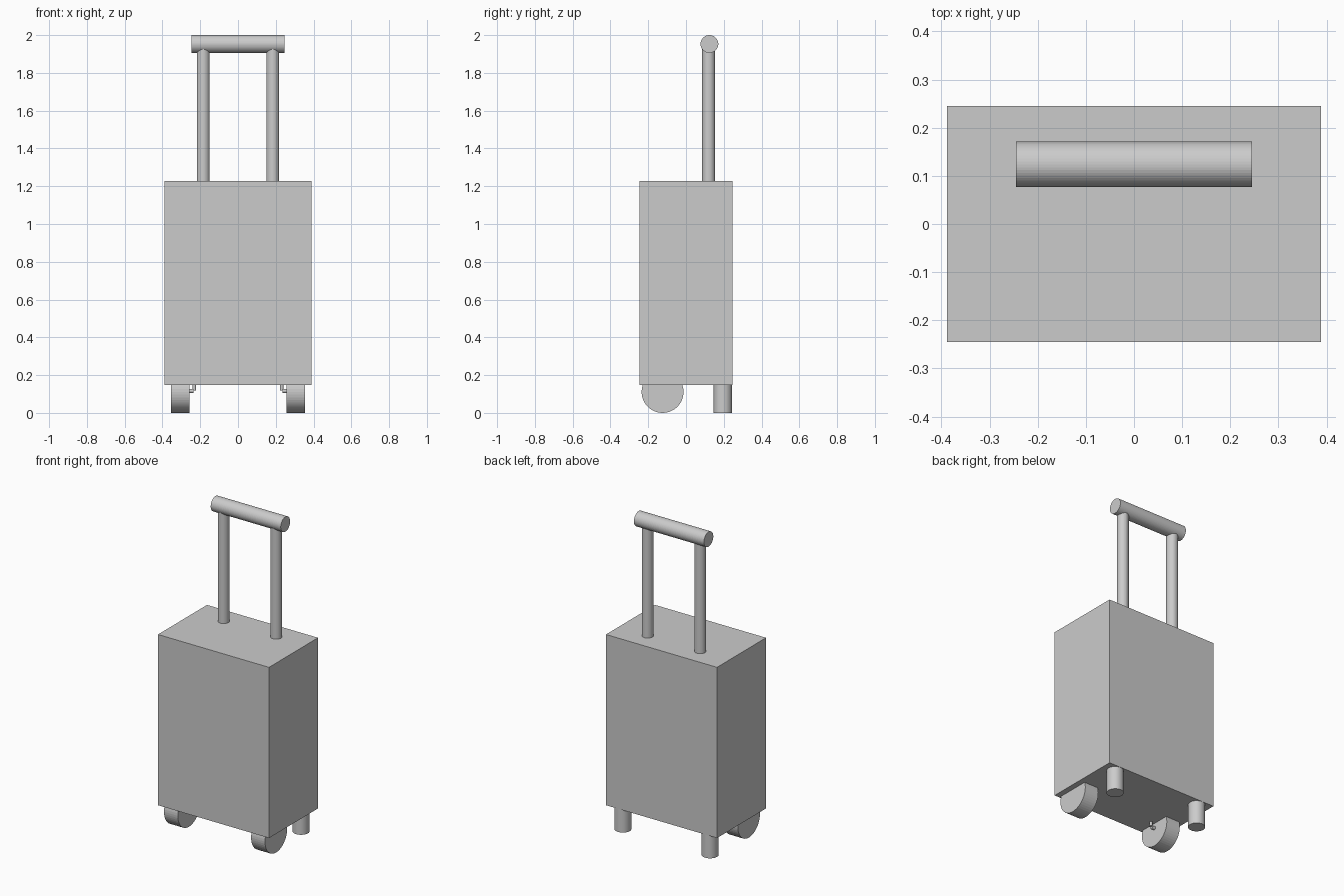
import bpy
from math import pi

cube = bpy.data.objects.get("Cube")
if cube:
    bpy.data.objects.remove(cube, do_unlink=True)

grey = bpy.data.materials.new("plain grey")
grey.use_nodes = True
colour = (0.6, 0.6, 0.6, 1)
grey.diffuse_color = colour
grey.node_tree.nodes["Principled BSDF"].inputs["Base Color"].default_value = colour


def finish(name):
    obj = bpy.context.object
    obj.name = name
    obj.data.materials.append(grey)
    return obj


def box(name, centre, size):
    bpy.ops.mesh.primitive_cube_add(size=1, location=centre)
    obj = finish(name)
    obj.scale = size
    bpy.ops.object.transform_apply(location=False, rotation=False, scale=True)
    return obj


def rod(name, centre, radius, length, along_x=False, sides=48):
    bpy.ops.mesh.primitive_cylinder_add(
        vertices=sides, radius=radius, depth=length, location=centre,
        rotation=(0, pi / 2 if along_x else 0, 0))
    return finish(name)


# Case body
BOTTOM, TOP = 0.147, 1.227
box("case_body", (0, 0, (BOTTOM + TOP) / 2), (0.777, 0.49, TOP - BOTTOM))

# Pull handle grip
GRIP_Z = 1.953
rod("handle_grip", (0, 0.124, GRIP_Z), 0.047, 0.49, along_x=True)

for side, s in (("right", -1), ("left", 1)):
    # Telescopic post
    rod(f"{side}_handle_post", (s * 0.184, 0.12, (TOP + GRIP_Z) / 2 - 0.01),
        0.034, GRIP_Z - TOP)
    # Front wheel with its short axle and hanger pin
    rod(f"{side}_wheel", (s * 0.305, -0.124, 0.111), 0.111, 0.097, along_x=True)
    rod(f"{side}_axle", (s * 0.255, -0.124, 0.115), 0.011, 0.04, along_x=True, sides=24)
    rod(f"{side}_hanger_pin", (s * 0.231, -0.124, 0.136), 0.009, 0.035, sides=24)
    # Rear standing foot
    rod(f"{side}_rear_foot", (s * 0.305, 0.195, BOTTOM / 2 + 0.005), 0.049, BOTTOM + 0.01)
